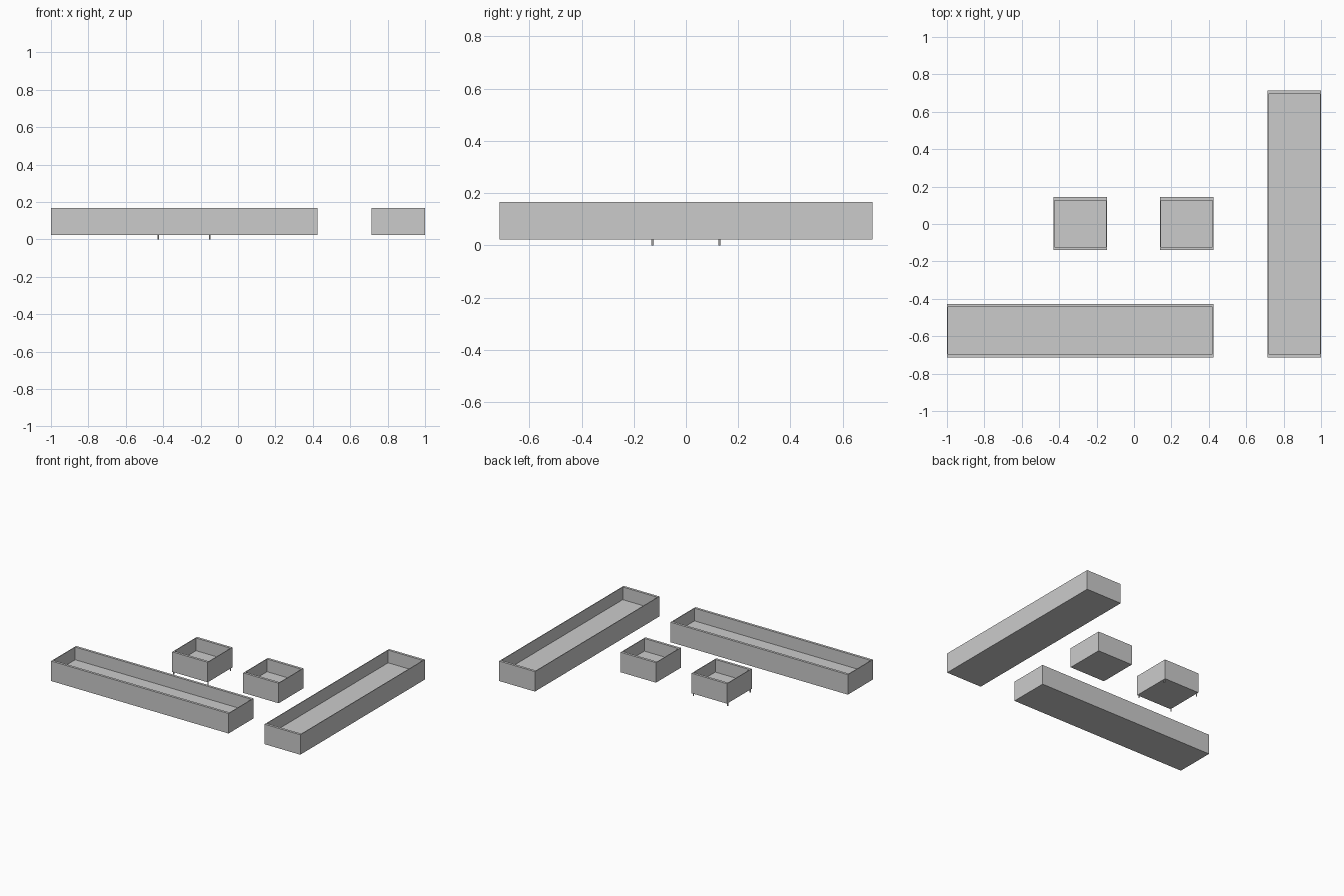
import bpy, bmesh
from mathutils import Matrix

if "Cube" in bpy.data.objects:
    bpy.data.objects.remove(bpy.data.objects["Cube"])

Z0, Z1, FLOOR = 0.022, 0.167, 0.075   # underside, rim, inner floor
TX, TY = 0.005, 0.018                 # side and end wall thickness


def finish(name, bm):
    me = bpy.data.meshes.new(name)
    bm.to_mesh(me)
    bm.free()
    ob = bpy.data.objects.new(name, me)
    bpy.context.collection.objects.link(ob)
    return ob


def planter(name, x0, x1, y0, y1):
    """Open tray: a box whose top is inset and pushed down to the floor."""
    bm = bmesh.new()
    rings = []
    for ix, iy, z in ((0, 0, Z0), (0, 0, Z1), (TX, TY, Z1), (TX, TY, FLOOR)):
        rings.append([bm.verts.new((x, y, z)) for x, y in (
            (x0 + ix, y0 + iy), (x1 - ix, y0 + iy),
            (x1 - ix, y1 - iy), (x0 + ix, y1 - iy))])
    for a, b in zip(rings, rings[1:]):
        for i in range(4):
            j = (i + 1) % 4
            bm.faces.new((a[i], a[j], b[j], b[i]))
    bm.faces.new(rings[0][::-1])
    bm.faces.new(rings[-1])
    return finish(name, bm)


# Two long planters and two square ones
planter("front_long_planter", -1.0, 0.424, -0.714, -0.427)
planter("right_long_planter", 0.713, 1.0, -0.714, 0.714)
planter("left_square_planter", -0.43, -0.145, -0.14, 0.144)
planter("right_square_planter", 0.14, 0.424, -0.14, 0.144)

# Small round feet under the left square planter
for x, sx in ((-0.426, "left"), (-0.15, "right")):
    for y, sy in ((-0.129, "front"), (0.129, "back")):
        bm = bmesh.new()
        bmesh.ops.create_cone(bm, cap_ends=True, segments=12, radius1=0.004,
                              radius2=0.004, depth=0.024,
                              matrix=Matrix.Translation((x, y, 0.012)))
        finish(f"{sy}_{sx}_foot", bm)
